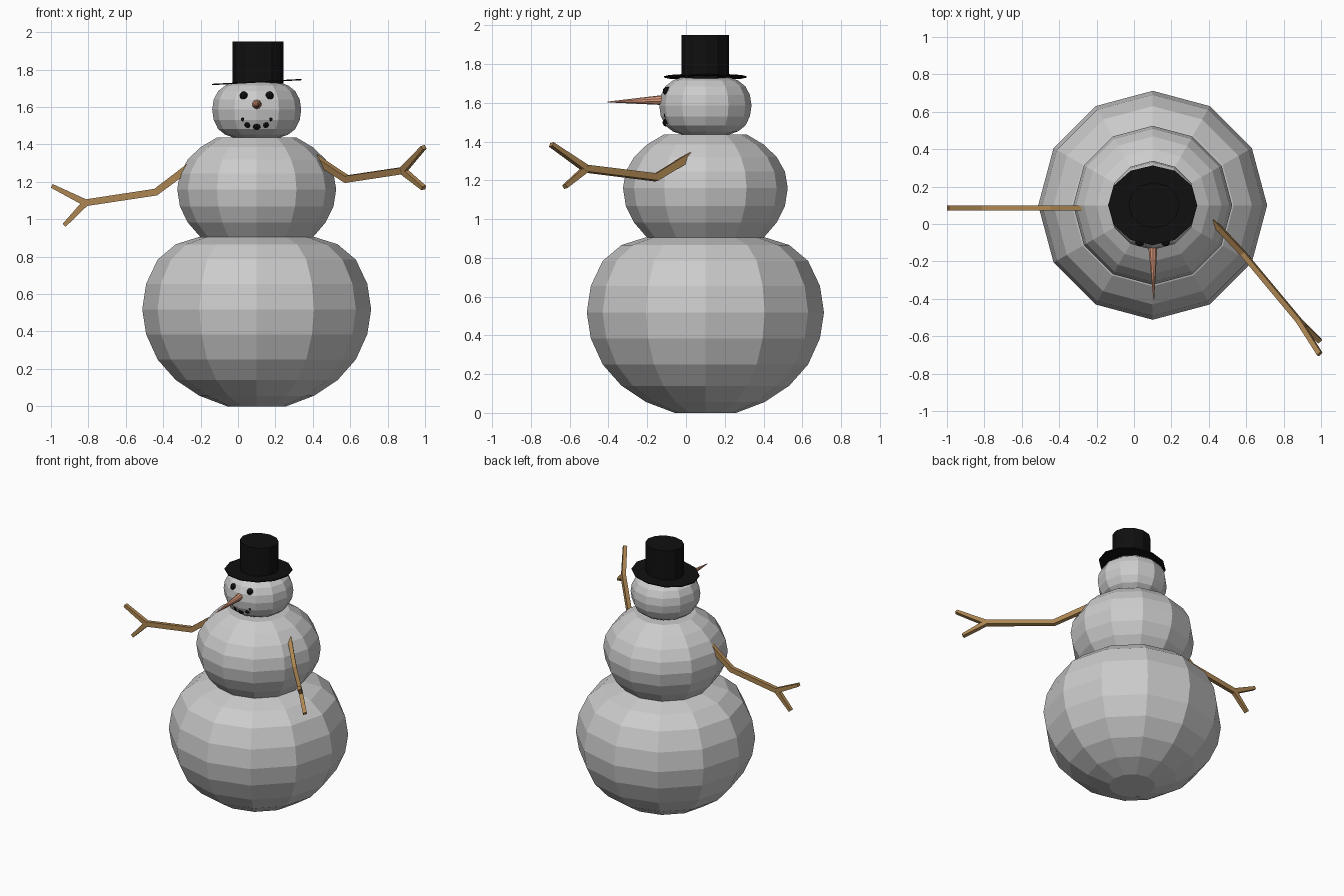
import bpy, bmesh
from math import sin, cos, pi, radians
from mathutils import Vector, Matrix

if "Cube" in bpy.data.objects:
    bpy.data.objects.remove(bpy.data.objects["Cube"])

CX, CY = 0.10, 0.10  # axis of the stacked body


def material(name, rgb):
    m = bpy.data.materials.new(name)
    m.diffuse_color = (*rgb, 1)
    m.use_nodes = True
    m.node_tree.nodes["Principled BSDF"].inputs["Base Color"].default_value = m.diffuse_color
    return m


BLACK = material("black", (0.005, 0.005, 0.005))
WOOD = material("wood", (0.42, 0.24, 0.085))
ORANGE = material("orange", (0.7, 0.32, 0.2))


def finish(name, bm, mat=None):
    bmesh.ops.recalc_face_normals(bm, faces=bm.faces)
    me = bpy.data.meshes.new(name)
    bm.to_mesh(me)
    bm.free()
    ob = bpy.data.objects.new(name, me)
    bpy.context.collection.objects.link(ob)
    if mat:
        me.materials.append(mat)
    return ob


def skin(bm, rings):
    """Join closed rings of points with quads and cap both ends."""
    loops = [[bm.verts.new(p) for p in ring] for ring in rings]
    n = len(loops[0])
    for a, b in zip(loops, loops[1:]):
        for i in range(n):
            j = (i + 1) % n
            bm.faces.new((a[i], a[j], b[j], b[i]))
    bm.faces.new(loops[0])
    bm.faces.new(loops[-1])


def lathe(name, profile, mat=None, sx=1.0, sides=12, tilt=0.0, cx=CX):
    """Spin (radius, z) points around the body axis; tilt leans about y."""
    bm = bmesh.new()
    skin(bm, [[(cx + sx * r * cos(2 * pi * i / sides),
                CY + r * sin(2 * pi * i / sides),
                z - tilt * -sx * r * cos(2 * pi * i / sides))
               for i in range(sides)] for r, z in profile])
    return finish(name, bm, mat)


def ball(name, radius, first_angle, heights):
    """Flattened ball: 15 degree rings placed at the given heights."""
    lathe(name, [(radius * cos(radians(first_angle + 15 * i)), z)
                 for i, z in enumerate(heights)])


# Snow body
ball("lower_ball", 0.612, -75, (0, 0.056, 0.14, 0.25, 0.385, 0.518, 0.655, 0.784, 0.866, 0.906))
ball("middle_ball", 0.425, -45, (0.904, 0.982, 1.068, 1.16, 1.245, 1.32, 1.385, 1.437))
ball("head", 0.238, -60, (1.435, 1.452, 1.482, 1.53, 1.586, 1.64, 1.685, 1.715, 1.733))

# Hat
lathe("hat_brim", [(0.213, 1.730), (0.213, 1.737)], BLACK, sx=1.12, tilt=0.055)
lathe("hat_crown", [(0.122, 1.725), (0.122, 1.95)], BLACK, sx=1.12, cx=0.107)


# Coal eyes and mouth
def coal(name, x, y, z):
    bm = bmesh.new()
    bmesh.ops.create_uvsphere(bm, u_segments=10, v_segments=8, radius=0.023,
                              matrix=Matrix.Translation((x, y, z)))
    finish(name, bm, BLACK)


for side in (-1, 1):
    coal("eye", CX + side * 0.069, -0.097, 1.66)
for i in range(-2, 3):
    a = i * radians(40)
    coal("mouth_coal", CX + 0.072 * sin(a), -0.098 + 0.008 * abs(i) - 0.009 * (abs(i) == 2),
         1.547 - 0.048 * cos(a))

# Carrot nose
bm = bmesh.new()
base, tip = Vector((0.10, -0.09, 1.615)), Vector((0.106, -0.405, 1.604))
axis = tip - base
bmesh.ops.create_cone(bm, cap_ends=True, segments=10, radius1=0.028, radius2=0.002,
                      depth=axis.length,
                      matrix=Matrix.Translation((base + tip) / 2)
                      @ axis.to_track_quat('Z', 'Y').to_matrix().to_4x4())
finish("carrot_nose", bm, ORANGE)


# Twig arms: square section swept along shoulder-elbow-wrist, plus two fingers
def sweep(bm, pts, halves, normal, depth):
    rings = []
    for i, p in enumerate(pts):
        t0 = (p - pts[max(i - 1, 0)]).normalized()
        t1 = (pts[min(i + 1, len(pts) - 1)] - p).normalized()
        side = normal.cross(t0 + t1).normalized() * halves[i]
        d = normal * depth
        rings.append([p + side + d, p - side + d, p - side - d, p + side - d])
    skin(bm, rings)


def arm(name, shoulder, elbow, wrist, finger_a, finger_b):
    s, e, w, a, b = map(Vector, (shoulder, elbow, wrist, finger_a, finger_b))
    normal = (w - e).cross(a - b).normalized()
    bm = bmesh.new()
    sweep(bm, [s, e, w], [0.02, 0.019, 0.018], normal, 0.014)
    for f in (a, b):
        sweep(bm, [w, f], [0.018, 0.011], normal, 0.0135)
    finish(name, bm, WOOD)


arm("left_twig_arm", (-0.26, 0.085, 1.28), (-0.44, 0.085, 1.145), (-0.815, 0.085, 1.088),
    (-0.995, 0.085, 1.178), (-0.93, 0.085, 0.967))
arm("right_twig_arm", (0.41, 0.025, 1.325), (0.58, -0.155, 1.215), (0.88, -0.515, 1.26),
    (0.993, -0.695, 1.385), (0.993, -0.625, 1.167))
